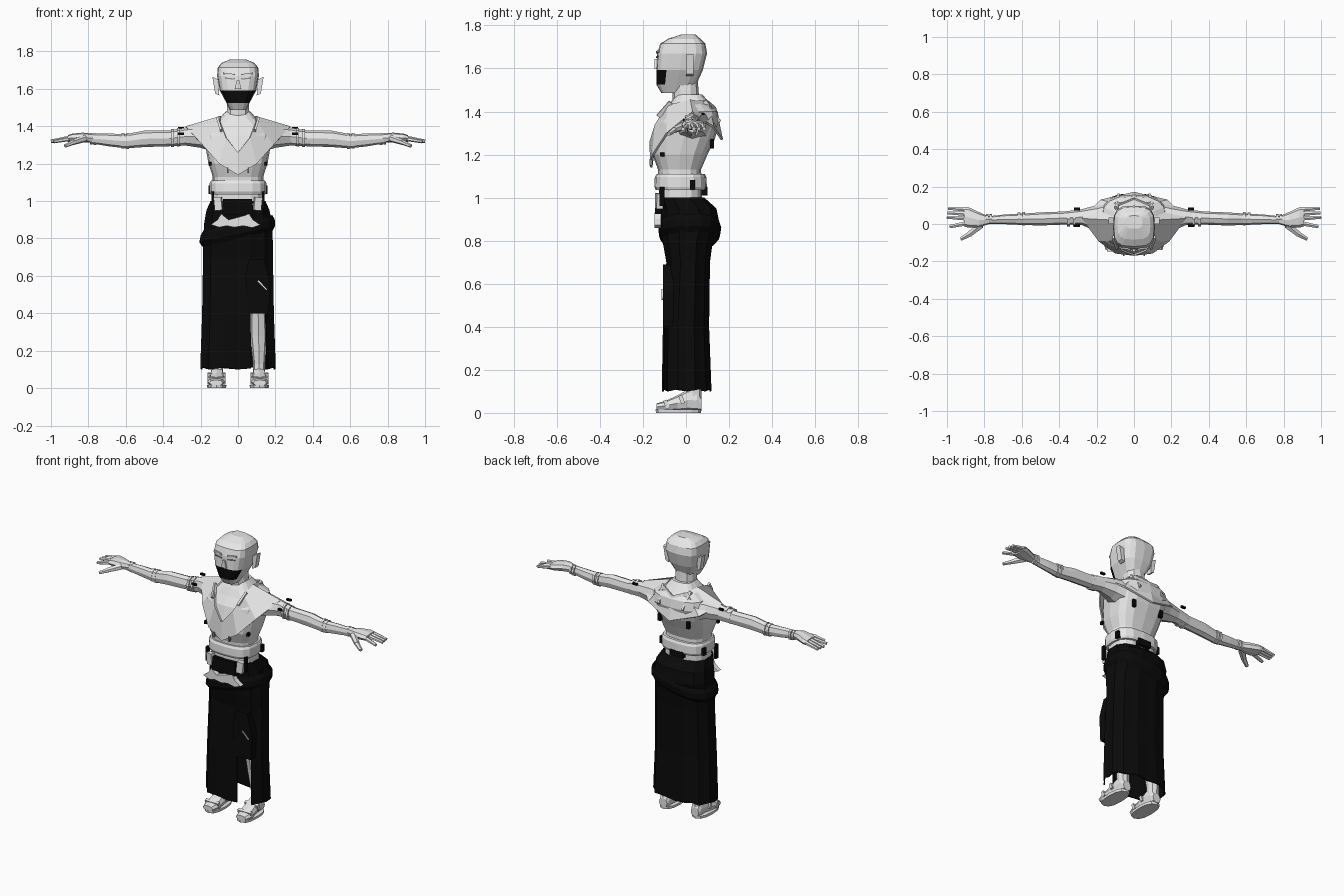
import bpy, bmesh, math
from mathutils import Vector, Matrix


def material(name, v):
    m = bpy.data.materials.new(name)
    m.diffuse_color = (v, v, v, 1)
    return m


LIGHT = material("light_grey", 0.8)
BLACK = material("black", 0.003)
GREY = material("mid_grey", 0.25)


def finish(name, bm, mat):
    bmesh.ops.recalc_face_normals(bm, faces=bm.faces)
    me = bpy.data.meshes.new(name)
    bm.to_mesh(me)
    bm.free()
    me.materials.append(mat)
    ob = bpy.data.objects.new(name, me)
    bpy.context.collection.objects.link(ob)
    return ob


def power(v, e):
    return math.copysign(abs(v) ** e, v)


def loft(name, rings, mat, n=12, e=0.8, axis="z", side=1, caps=True, ripple=0.0, tilt=0.0):
    """rings: (position along axis, centre a, centre b, radius a, radius b)"""
    bm = bmesh.new()
    loops = []
    for k, (t, ca, cb, ra, rb) in enumerate(rings):
        loop = []
        for i in range(n):
            ang = 2 * math.pi * i / n
            f = 1 + (ripple if i % 2 else -ripple)
            a = ca + ra * f * power(math.sin(ang), e)
            b = cb - rb * f * power(math.cos(ang), e)
            if axis == "z":
                p = (a * side, b, t + tilt * a + (0.25 * ripple * (i % 3) if k == 0 else 0))
            elif axis == "x":
                p = (t * side, a, b)
            else:
                p = (a * side, t, b)
            loop.append(bm.verts.new(p))
        loops.append(loop)
    for r, s in zip(loops, loops[1:]):
        for i in range(n):
            j = (i + 1) % n
            bm.faces.new((r[i], r[j], s[j], s[i]))
    if caps:
        bm.faces.new(loops[0])
        bm.faces.new(loops[-1])
    return finish(name, bm, mat)


def box(name, loc, size, mat, rot=(0, 0, 0)):
    bm = bmesh.new()
    bmesh.ops.create_cube(bm, size=1)
    bmesh.ops.scale(bm, vec=size, verts=bm.verts)
    ob = finish(name, bm, mat)
    ob.location = loc
    ob.rotation_euler = rot
    return ob


def bar(name, a, b, w, h, mat, taper=0.7):
    """Tapered six-sided bar from a to b."""
    a, b = Vector(a), Vector(b)
    bm = bmesh.new()
    bmesh.ops.create_cone(bm, cap_ends=True, segments=6, radius1=1, radius2=taper, depth=1)
    d = b - a
    z = d.normalized()
    x = z.cross(Vector((0, 0, 1))).normalized()
    y = z.cross(x)
    m = Matrix((x * w, y * h, d)).transposed().to_4x4()
    m.translation = (a + b) / 2
    bmesh.ops.transform(bm, matrix=m, verts=bm.verts)
    return finish(name, bm, mat)


def plate(name, pts, y, depth, mat):
    """Flat outline in x and z, extruded along y."""
    bm = bmesh.new()
    f = bm.faces.new([bm.verts.new((px, y, pz)) for px, pz in pts])
    g = bmesh.ops.extrude_face_region(bm, geom=[f])
    bmesh.ops.translate(bm, vec=(0, depth, 0), verts=[v for v in g["geom"] if isinstance(v, bmesh.types.BMVert)])
    return finish(name, bm, mat)


# Head with black mouth cover on the front faces
head = loft("head", [
    (1.487, 0, -.055, .042, .06), (1.525, 0, -.045, .062, .093), (1.592, 0, -.03, .098, .108),
    (1.67, 0, -.018, .112, .116), (1.715, 0, -.015, .108, .105), (1.738, 0, -.008, .088, .075),
    (1.757, 0, .01, .045, .035)], LIGHT, n=16, e=0.6)
head.data.materials.append(BLACK)
for f in head.data.polygons:
    if 1.53 < f.center.z < 1.59 and f.center.y < -.09 and abs(f.center.x) < .075:
        f.material_index = 1
plate("nose", [(-.018, 1.598), (.018, 1.598), (.007, 1.645), (-.007, 1.645)], -.146, .015, LIGHT)
for s in (-1, 1):
    box("eye_slit", (s * .045, -.133, 1.655), (.05, .006, .006), GREY, (0, s * -.12, s * .12))
    box("brow", (s * .05, -.131, 1.678), (.06, .008, .01), LIGHT, (0, s * -.12, s * .14))
    plate("ear", [(s * .10, 1.565), (s * .122, 1.575), (s * .137, 1.665), (s * .105, 1.65)], .0, .034, LIGHT)

# Neck and torso
loft("neck", [(1.38, 0, .01, .075, .075), (1.45, 0, 0, .064, .062), (1.54, 0, -.005, .06, .06)], LIGHT, n=10)
loft("torso", [
    (.98, 0, -.025, .137, .10), (1.04, 0, -.025, .135, .10), (1.13, 0, -.03, .135, .10),
    (1.20, 0, -.028, .158, .128), (1.27, 0, -.012, .17, .145), (1.35, 0, .012, .185, .145),
    (1.40, 0, .025, .17, .122), (1.44, 0, .018, .10, .092), (1.48, 0, .015, .066, .06)], LIGHT, n=16, e=0.7)
loft("waist_band", [(1.035, 0, -.025, .147, .115), (1.05, 0, -.025, .152, .122), (1.095, 0, -.025, .152, .12),
                    (1.11, 0, -.025, .145, .112)], LIGHT, n=16, e=0.7)

# Draped collar, one half mirrored
inner = [(0, -.17, 1.26), (.065, -.145, 1.34), (.10, -.088, 1.43), (.095, .02, 1.455), (.085, .105, 1.45), (0, .14, 1.42)]
outer = [(0, -.166, 1.14), (.10, -.158, 1.20), (.19, -.092, 1.30), (.28, .03, 1.40), (.18, .13, 1.33), (0, .172, 1.27)]
bm = bmesh.new()
vi = [bm.verts.new(p) for p in inner]
vo = [bm.verts.new(p) for p in outer]
for i in range(5):
    bm.faces.new((vi[i], vi[i + 1], vo[i + 1], vo[i]))
collar = finish("collar", bm, LIGHT)
collar.modifiers.new("mirror", "MIRROR")
solid = collar.modifiers.new("thickness", "SOLIDIFY")
solid.thickness = .01

for s in (-1, 1):
    # Arms, sleeve bands and hands
    loft("arm", [
        (.12, .03, 1.335, .095, .075), (.20, .03, 1.345, .07, .06), (.28, .037, 1.345, .042, .048),
        (.37, .032, 1.335, .035, .042), (.50, .027, 1.333, .035, .044), (.60, .025, 1.32, .03, .038),
        (.69, .025, 1.327, .026, .034), (.79, .02, 1.335, .02, .026)], LIGHT, n=8, e=0.9, axis="x", side=s)
    for x, cz, ry, rz in ((.32, 1.342, .042, .05), (.35, 1.338, .041, .048), (.59, 1.322, .035, .043),
                          (.615, 1.322, .034, .041), (.765, 1.332, .026, .033), (.785, 1.334, .025, .031)):
        loft("arm_band", [(x - .007, .028, cz, ry, rz), (x + .007, .028, cz, ry, rz)], LIGHT, n=8, e=0.9, axis="x", side=s)
    for y, z in ((.08, 1.39), (-.008, 1.36)):
        box("arm_toggle", (s * .305, y, z), (.03, .014, .012), BLACK)
    loft("palm", [(.775, .02, 1.337, .02, .024), (.83, .022, 1.34, .042, .026), (.885, .035, 1.338, .055, .023),
                  (.91, .04, 1.335, .052, .018)], LIGHT, n=8, axis="x", side=s)
    for k in range(3):
        y = .03 + k * .024
        bar("finger", (s * .90, y, 1.337), (s * (1.0 - .004 * k), y + .006, 1.32), .013, .013, LIGHT)
    bar("index_finger", (s * .89, .005, 1.335), (s * .985, -.014, 1.318), .014, .013, LIGHT)
    bar("thumb", (s * .82, -.005, 1.335), (s * .88, -.055, 1.315), .022, .02, LIGHT, .75)
    bar("thumb_tip", (s * .875, -.052, 1.316), (s * .925, -.08, 1.295), .016, .014, LIGHT)

    # Legs, feet and sandal soles
    loft("leg", [(.06, .112, .035, .032, .036), (.13, .113, .035, .032, .037), (.28, .11, .025, .046, .05),
                 (.40, .108, .0, .042, .05), (.50, .105, -.005, .048, .055), (.85, .09, 0, .07, .08)],
         LIGHT, n=8, side=s)
    loft("foot", [(-.138, .117, .028, .035, .016), (-.10, .117, .032, .047, .022), (-.04, .114, .045, .043, .036),
                  (.01, .112, .06, .038, .05), (.05, .112, .058, .035, .05), (.072, .112, .04, .028, .03)],
         LIGHT, n=8, axis="y", side=s)
    loft("sole", [(0, .114, -.035, .05, .105), (.016, .114, -.035, .052, .106)], LIGHT, n=12, side=s)
    for y, z in ((-.09, .04), (-.02, .062)):
        box("sandal_strap", (s * .115, y, z), (.094, .018, .04), LIGHT, (.35, 0, 0))

    # Chest ties, belt pouches and dark toggles
    box("shoulder_strap", (s * .10, -.10, 1.41), (.012, .02, .09), LIGHT, (-.7, s * .3, 0))
    box("back_strap", (s * .09, .12, 1.40), (.012, .02, .12), LIGHT, (.6, s * .15, 0))
    box("belt_pouch", (s * .105, -.125, .985), (.04, .03, .07), LIGHT, (0, s * .1, s * .2))
    box("belt_toggle", (s * .135, -.112, 1.005), (.016, .022, .09), BLACK)
    box("chest_toggle", (s * .15, -.11, 1.20), (.014, .02, .02), BLACK)
    box("front_toggle", (s * .055, -.163, 1.165), (.01, .014, .03), GREY)
    box("back_toggle", (s * .10, .12, 1.25), (.02, .018, .045), BLACK)
    box("side_buckle", (s * .148, .03, 1.06), (.02, .024, .045), BLACK)

# Long skirt with a slit over one leg
skirt = loft("skirt", [
    (.10, 0, .003, .203, .116), (.40, 0, 0, .193, .108), (.70, 0, .01, .188, .102),
    (.79, 0, .008, .187, .116), (.88, 0, .02, .182, .136), (.95, 0, .012, .17, .13),
    (1.0, 0, -.022, .148, .108)], BLACK, n=24, e=0.8, caps=False, ripple=.022)
bm = bmesh.new()
bm.from_mesh(skirt.data)
gone = [f for f in bm.faces if f.calc_center_median().z < .39 and f.calc_center_median().y < 0
        and .065 < f.calc_center_median().x < .145]
bmesh.ops.delete(bm, geom=gone, context="FACES")
bm.to_mesh(skirt.data)
bm.free()
solid = skirt.modifiers.new("thickness", "SOLIDIFY")
solid.thickness = .008

# Hip sash, belt and torn cloth
loft("hip_sash", [(.80, -.004, .014, .188, .124), (.825, -.004, .016, .203, .142), (.86, -.002, .018, .198, .146),
                  (.885, 0, .018, .183, .138)], BLACK, n=20, caps=False, tilt=.22)
plate("belt_front", [(-.085, .925), (.08, .925), (.075, 1.01), (-.08, 1.01)], -.143, .03, BLACK)
box("back_knot", (0, .085, 1.03), (.09, .03, .04), BLACK)
plate("torn_cloth", [(-.145, .875), (-.10, .86), (-.06, .868), (-.02, .86), (.03, .868), (.075, .858),
                     (.12, .872), (.08, .90), (.06, .93), (-.05, .90), (-.09, .932), (-.11, .90)],
      -.146, .03, LIGHT)
plate("thigh_flap", [(.05, .40), (.165, .40), (.172, .56), (.14, .69), (.06, .69), (.04, .60)], -.108, .05, BLACK)
box("flap_trim", (.13, -.111, .55), (.065, .007, .007), LIGHT, (0, .8, 0))
